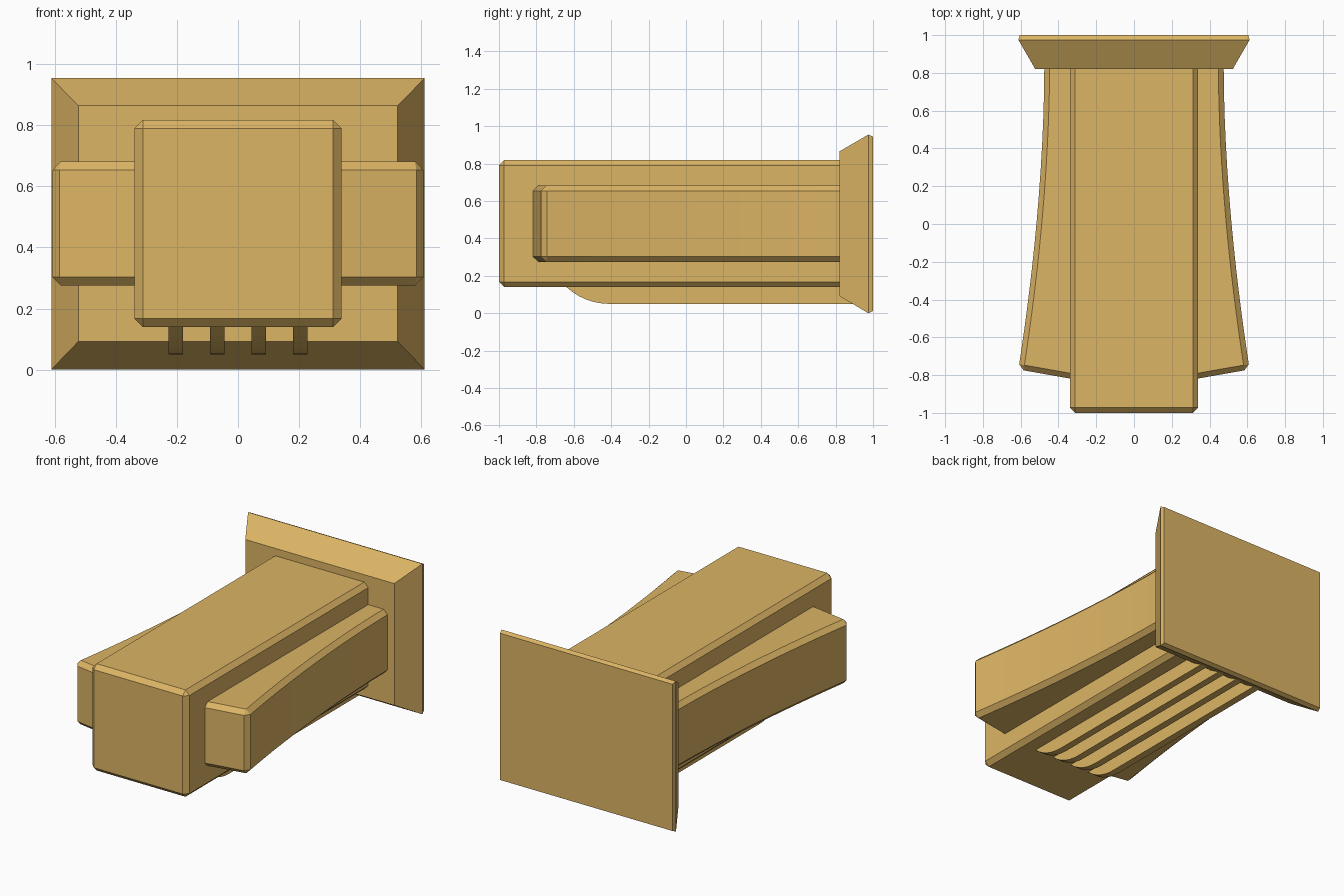
import bpy, bmesh
from math import sin, cos, radians
from mathutils import Vector

if "Cube" in bpy.data.objects:
    bpy.data.objects.remove(bpy.data.objects["Cube"])

mat = bpy.data.materials.new("ochre")
mat.diffuse_color = (0.72, 0.46, 0.13, 1)
mat.use_nodes = True
mat.node_tree.nodes["Principled BSDF"].inputs["Base Color"].default_value = mat.diffuse_color


def loft(name, loops, bevel=0.0):
    """Join matching vertex loops into a capped solid, optionally chamfered."""
    bm = bmesh.new()
    rings = [[bm.verts.new(p) for p in loop] for loop in loops]
    n = len(rings[0])
    for a, b in zip(rings, rings[1:]):
        for i in range(n):
            j = (i + 1) % n
            bm.faces.new((a[i], a[j], b[j], b[i]))
    bm.faces.new(rings[0])
    bm.faces.new(rings[-1])
    bmesh.ops.recalc_face_normals(bm, faces=bm.faces)
    mesh = bpy.data.meshes.new(name)
    bm.to_mesh(mesh)
    bm.free()
    mesh.materials.append(mat)
    ob = bpy.data.objects.new(name, mesh)
    bpy.context.collection.objects.link(ob)
    if bevel:
        mod = ob.modifiers.new("chamfer", 'BEVEL')
        mod.width = bevel
        mod.segments = 1
        mod.limit_method = 'ANGLE'
        mod.angle_limit = radians(30)
    return ob


def rect(hx, z0, z1, y):
    return [(-hx, y, z0), (hx, y, z0), (hx, y, z1), (-hx, y, z1)]


# Main block
loft("main_body", [rect(0.34, 0.14, 0.818, -1), rect(0.34, 0.14, 0.818, 0.9)], 0.028)

# Flared mounting plate at the back
loft("back_flange", [rect(0.523, 0.092, 0.865, 0.82),
                     rect(0.612, 0.0, 0.955, 0.975),
                     rect(0.605, 0.012, 0.943, 1.0)])

# Side wings with a concave outer edge
for side, label in ((1, "right"), (-1, "left")):
    prof = [(0.3, 0.9), (0.3, -0.825)]
    for i in range(13):
        t = 1 - i / 12
        prof.append((0.475 + 0.137 * t ** 1.8, 0.82 - 1.59 * t))
    prof.append((0.475, 0.9))
    loft(label + "_wing", [[(side * x, y, z) for x, y in prof] for z in (0.275, 0.682)], 0.028)

# Four curved-nose ribs underneath
R = 0.339
arc = [(-0.41 - R * sin(radians(a)), 0.05 + R * (1 - cos(radians(a))))
       for a in (0, 7, 14, 21, 28, 35, 42.8)]
rib = [(0.9, 0.2), (0.9, 0.05)] + arc + [(-0.64, 0.2)]
for k in range(4):
    x = (k - 1.5) * 0.136
    loft(f"under_rib_{k + 1}", [[(x + d, y, z) for y, z in rib] for d in (-0.023, 0.023)])
